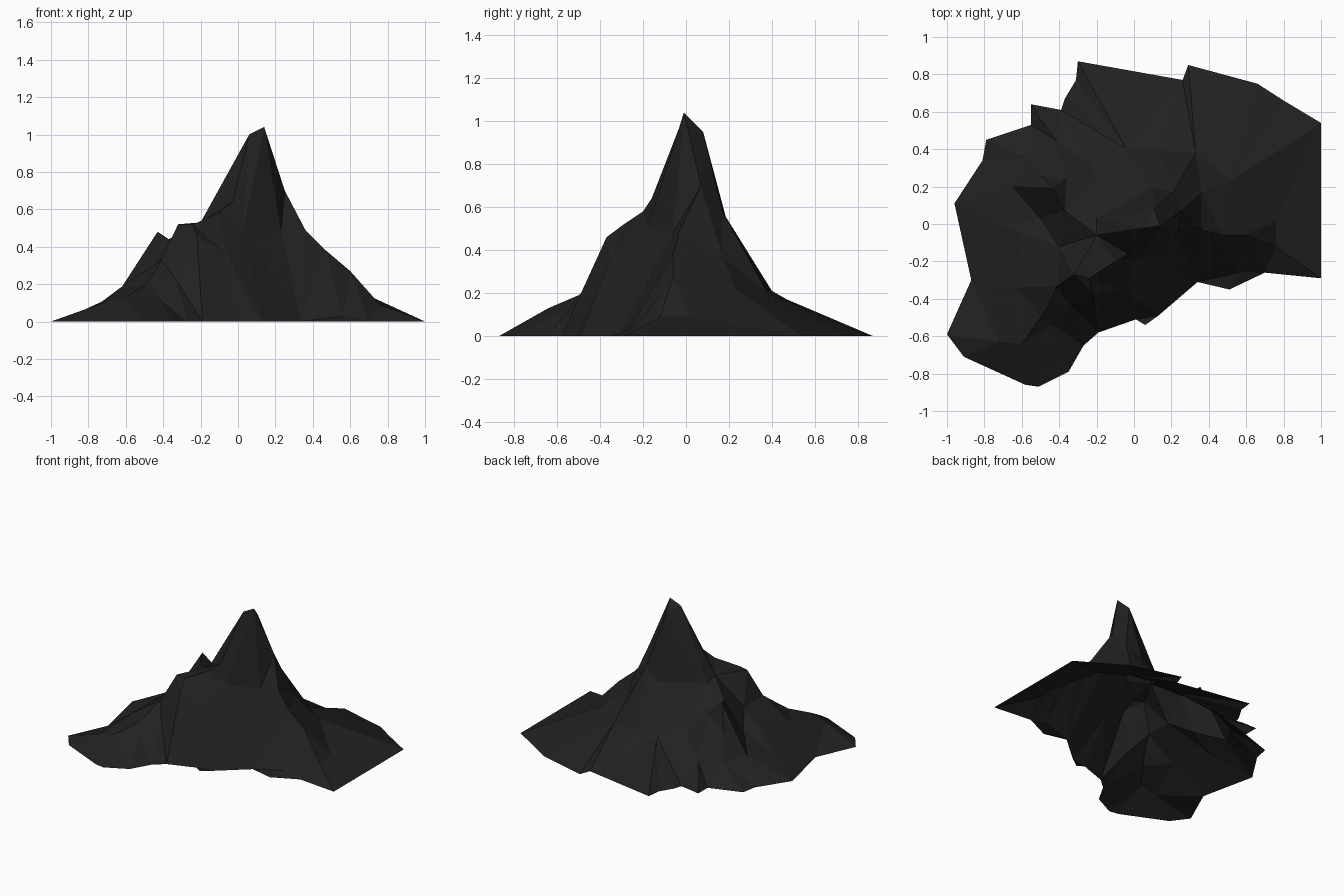
import bpy
import bmesh
from mathutils import Vector
from mathutils.geometry import delaunay_2d_cdt

default_cube = bpy.data.objects.get("Cube")
if default_cube:
    bpy.data.objects.remove(default_cube, do_unlink=True)

# Coordinates are in hundredths of a unit
UNIT = 0.01

# Foot of the mountain, at ground level
foot_outline = [
    (-100, -59), (-87, -30), (-96, 11), (-81, 34), (-79, 45), (-55, 53),
    (-55, 64), (-39, 61), (-37, 67), (-31, 77), (-30, 87), (26, 77),
    (29, 85), (66, 75), (80, 66), (100, 54), (100, -29), (70, -26),
    (51, -35), (34, -31), (13, -49), (6, -54), (1, -51), (-19, -58),
    (-27, -65), (-35, -79), (-51, -87), (-58, -86), (-91, -71),
]

# Ridge lines: each chain keeps its crest as unbroken edges
summit = (14, -1, 104)
west_summit = (6, -2, 100)
east_shoulder = (25, 7, 70)
saddle = (-20, -6, 53)
west_shoulder = (-32, -27, 52)
cliff_top = (-24, -29, 52)
pinnacle = (-43, 19, 48)

east_ridge = [summit, east_shoulder, (36, -3, 49), (47, -6, 38),
              (60, -6, 27), (76, 2, 9), (100, 54)]
west_ridge = [summit, west_summit, saddle, west_shoulder, cliff_top,
              (-22, -37, 46)]
cliff_ridge = [west_summit, (-3, -16, 64), (-10, -20, 58), cliff_top]
north_ridge = [summit, (11, 8, 95), (10, 20, 50), (13, 40, 21), (26, 77)]
northwest_spur = [(-4, 40, 20), (-30, 87)]
northeast_ridge = [east_shoulder, (21, 17, 58), (36, 17, 37), (33, 38, 20),
                   (29, 85)]
south_rib = [summit, (3, -18, 50), (13, -49)]
south_gully = [summit, (23, -6, 48), (34, -31)]
pinnacle_ridge = [saddle, (-37, 7, 44), pinnacle, (-50, 26, 28)]
southwest_ridge = [west_shoulder, (-41, -33, 33), (-46, -44, 24),
                   (-50, -50, 19), (-60, -64, 13)]
ridges = [east_ridge, west_ridge, cliff_ridge, north_ridge, northwest_spur,
          northeast_ridge, south_rib, south_gully, pinnacle_ridge,
          southwest_ridge]

# Loose points that shape the lower slopes
west_slope = [(-40, -12, 32), (-63, -34, 18), (-60, -5, 20), (-50, 3, 22),
              (-72, 0, 11), (-65, 20, 14), (-72, -63, 10)]
north_slope = [(-36, 24, 38), (-24, 33, 24), (-20, 24, 32), (-20, 3, 50),
               (-56, 35, 12), (-41, 44, 13), (-50, 56, 6)]
east_slope = [(76, -12, 9), (56, -26, 3), (52, 23, 22)]
south_slope = [(-6, -35, 36), (-33, -44, 22), (-44, -54, 14)]

# Collect each point once, remembering its height
index_of = {}
heights = []


def add_point(x, y, z=0):
    """Return the index of the terrain point at x, y."""
    if (x, y) not in index_of:
        index_of[(x, y)] = len(heights)
        heights.append(z * UNIT)
    return index_of[(x, y)]


def add_chain(points, closed=False):
    """Add points and return the edges that join them in order."""
    chain = [add_point(*point) for point in points]
    edges = list(zip(chain, chain[1:]))
    if closed:
        edges.append((chain[-1], chain[0]))
    return edges


crease_edges = add_chain(foot_outline, closed=True)
for ridge in ridges:
    crease_edges += add_chain(ridge)
for slope in (west_slope, north_slope, east_slope, south_slope):
    for point in slope:
        add_point(*point)

# Triangulate inside the foot outline, then lift each point to its height
plan = [Vector(key) * UNIT for key in index_of]
flat_points, _, triangles, sources, _, _ = delaunay_2d_cdt(
    plan, crease_edges, [], 1, 1e-5)

bm = bmesh.new()
terrain = [bm.verts.new((position.x, position.y, heights[source[0]]))
           for position, source in zip(flat_points, sources)]
for triangle in triangles:
    face = bm.faces.new([terrain[i] for i in triangle])
    face.normal_update()
    if face.normal.z < 0:
        face.normal_flip()

mesh = bpy.data.meshes.new("mountain")
bm.to_mesh(mesh)
bm.free()

# One dark rock colour, flat shaded
rock = bpy.data.materials.new("dark_rock")
rock.use_nodes = True
rock_colour = (0.015, 0.015, 0.015, 1)
rock.diffuse_color = rock_colour
shader = rock.node_tree.nodes["Principled BSDF"]
shader.inputs["Base Color"].default_value = rock_colour
mesh.materials.append(rock)

mountain = bpy.data.objects.new("mountain", mesh)
bpy.context.collection.objects.link(mountain)
